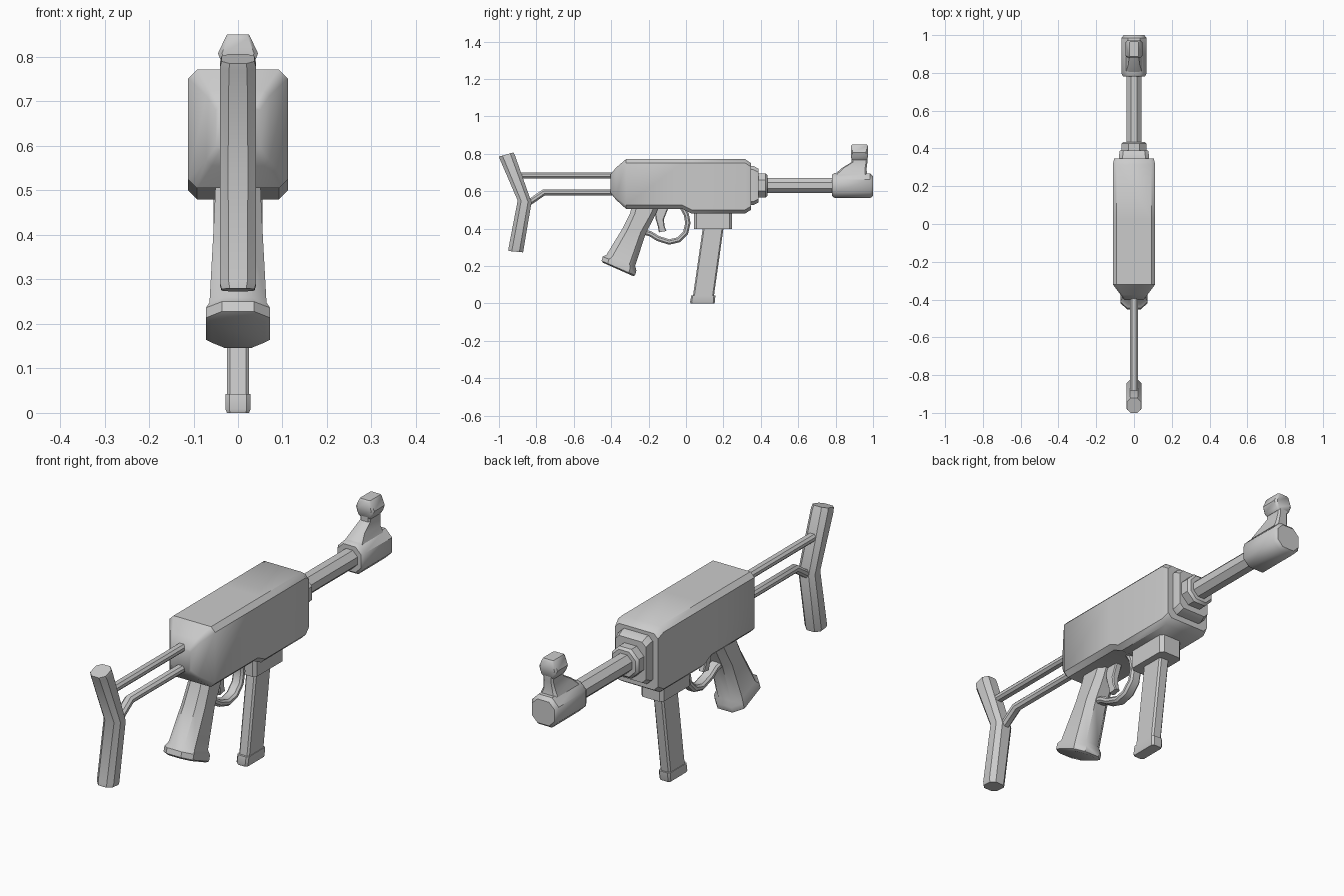
import bpy, bmesh
from mathutils import Vector


def loft(name, sections, cham=0.3, angle=40):
    """Skin eight-sided sections. Each is (y1, z1, y2, z2, half_x):
    two opposite outline points in the side view plus the half width."""
    bm = bmesh.new()
    rings = []
    for y1, z1, y2, z2, hx in sections:
        a, b = Vector((0, y1, z1)), Vector((0, y2, z2))
        mid, h = (a + b) / 2, (b - a).length / 2
        d = (b - a).normalized()
        c = cham * min(hx, h)
        oct8 = [(hx, c - h), (hx, h - c), (hx - c, h), (c - hx, h),
                (-hx, h - c), (-hx, c - h), (c - hx, -h), (hx - c, -h)]
        rings.append([bm.verts.new(mid + d * v + Vector((u, 0, 0))) for u, v in oct8])
    for r, s in zip(rings, rings[1:]):
        for i in range(8):
            j = (i + 1) % 8
            bm.faces.new((r[i], r[j], s[j], s[i]))
    bm.faces.new(rings[0])
    bm.faces.new(rings[-1])
    bmesh.ops.recalc_face_normals(bm, faces=bm.faces)
    me = bpy.data.meshes.new(name)
    bm.to_mesh(me)
    bm.free()
    ob = bpy.data.objects.new(name, me)
    bpy.context.collection.objects.link(ob)
    bpy.ops.object.select_all(action='DESELECT')
    ob.select_set(True)
    bpy.context.view_layer.objects.active = ob
    bpy.ops.object.shade_smooth_by_angle(angle=angle * 3.14159 / 180)
    return ob


def bar(name, pts, h, hx, cham=0.586):
    """Bar of half thickness h and half width hx along a (y, z) path, mitred."""
    p = [Vector(q) for q in pts]
    secs = []
    for i, q in enumerate(p):
        t0 = (q - p[i - 1]).normalized() if i else None
        t1 = (p[i + 1] - q).normalized() if i < len(p) - 1 else None
        t0, t1 = t0 or t1, t1 or t0
        t = (t0 + t1).normalized()
        n = Vector((-t.y, t.x)) * (h / max(t.dot(t0), 0.5))
        secs.append((*(q - n), *(q + n), hx))
    return loft(name, secs, cham)


def along_y(name, rows, cham=0.3):
    """Loft from (y, z_low, z_high, half_x) rows."""
    return loft(name, [(y, lo, y, hi, hx) for y, lo, hi, hx in rows], cham)


# receiver body with tapered rear and deeper front half
along_y("receiver", [(-0.403, 0.59, 0.69, 0.05), (-0.375, 0.555, 0.725, 0.071),
                     (-0.32, 0.505, 0.772, 0.112), (-0.02, 0.505, 0.772, 0.112),
                     (0.03, 0.48, 0.772, 0.112), (0.315, 0.48, 0.772, 0.112),
                     (0.347, 0.50, 0.75, 0.105)], 0.18)

# front plate, collar, barrel
along_y("front_plate", [(0.33, 0.525, 0.735, 0.08), (0.36, 0.525, 0.735, 0.08),
                        (0.388, 0.54, 0.72, 0.075)], 0.25)
along_y("barrel_collar", [(0.37, 0.565, 0.695, 0.066), (0.425, 0.565, 0.695, 0.066),
                          (0.435, 0.575, 0.685, 0.056)], 0.55)
along_y("barrel", [(0.42, 0.59, 0.67, 0.04), (0.80, 0.59, 0.67, 0.04)], 0.586)

# muzzle block and front sight
along_y("muzzle_block", [(0.78, 0.575, 0.688, 0.058), (0.795, 0.563, 0.698, 0.066),
                         (0.985, 0.563, 0.695, 0.066), (1.0, 0.575, 0.68, 0.055)], 0.5)
loft("front_sight_post", [(0.795, 0.69, 0.97, 0.69, 0.042), (0.835, 0.725, 0.965, 0.715, 0.03),
                          (0.885, 0.755, 0.97, 0.755, 0.024), (0.885, 0.79, 0.97, 0.79, 0.026)])
loft("front_sight_head", [(0.89, 0.768, 0.965, 0.768, 0.026), (0.882, 0.78, 0.972, 0.78, 0.034),
                          (0.882, 0.808, 0.972, 0.808, 0.045),
                          (0.882, 0.842, 0.972, 0.842, 0.029),
                          (0.888, 0.85, 0.966, 0.85, 0.025)], 0.2)

# wire stock with bent butt
loft("stock_butt", [(-1.0, 0.785, -0.922, 0.807, 0.037), (-0.995, 0.77, -0.914, 0.79, 0.041),
                    (-0.90, 0.55, -0.826, 0.54, 0.041),
                    (-0.949, 0.295, -0.869, 0.285, 0.041),
                    (-0.95, 0.28, -0.871, 0.273, 0.037)], 0.5)
bar("stock_upper_rod", [(-0.89, 0.685), (-0.37, 0.685)], 0.016, 0.02)
bar("stock_lower_rod", [(-0.86, 0.525), (-0.76, 0.593), (-0.37, 0.593)], 0.016, 0.02)

# pistol grip with flared foot
loft("pistol_grip", [(-0.285, 0.53, -0.14, 0.53, 0.05), (-0.30, 0.48, -0.165, 0.47, 0.052),
                     (-0.34, 0.40, -0.215, 0.375, 0.056),
                     (-0.425, 0.26, -0.272, 0.20, 0.064),
                     (-0.445, 0.25, -0.265, 0.175, 0.072),
                     (-0.452, 0.228, -0.273, 0.15, 0.072),
                     (-0.443, 0.217, -0.283, 0.146, 0.06)], 0.5)

# trigger guard and trigger
bar("trigger_guard", [(-0.24, 0.385), (-0.19, 0.372), (-0.15, 0.347), (-0.09, 0.328),
                      (-0.04, 0.34), (-0.002, 0.378), (0.01, 0.43), (0.002, 0.475),
                      (-0.02, 0.515)], 0.014, 0.025)
loft("trigger", [(-0.17, 0.52, -0.09, 0.52, 0.016), (-0.162, 0.45, -0.118, 0.45, 0.016),
                 (-0.15, 0.41, -0.115, 0.415, 0.015), (-0.145, 0.38, -0.105, 0.387, 0.012)])

# magazine well, slanted magazine and its base
loft("magazine_well", [(0.042, 0.50, 0.246, 0.50, 0.055), (0.042, 0.398, 0.246, 0.398, 0.055)], 0.25)
loft("magazine", [(0.092, 0.42, 0.203, 0.42, 0.025), (0.036, 0.03, 0.148, 0.03, 0.025)])
loft("magazine_base", [(0.028, 0.042, 0.157, 0.042, 0.028), (0.022, 0.008, 0.155, 0.008, 0.028),
                       (0.025, 0.0, 0.152, 0.0, 0.025)])
